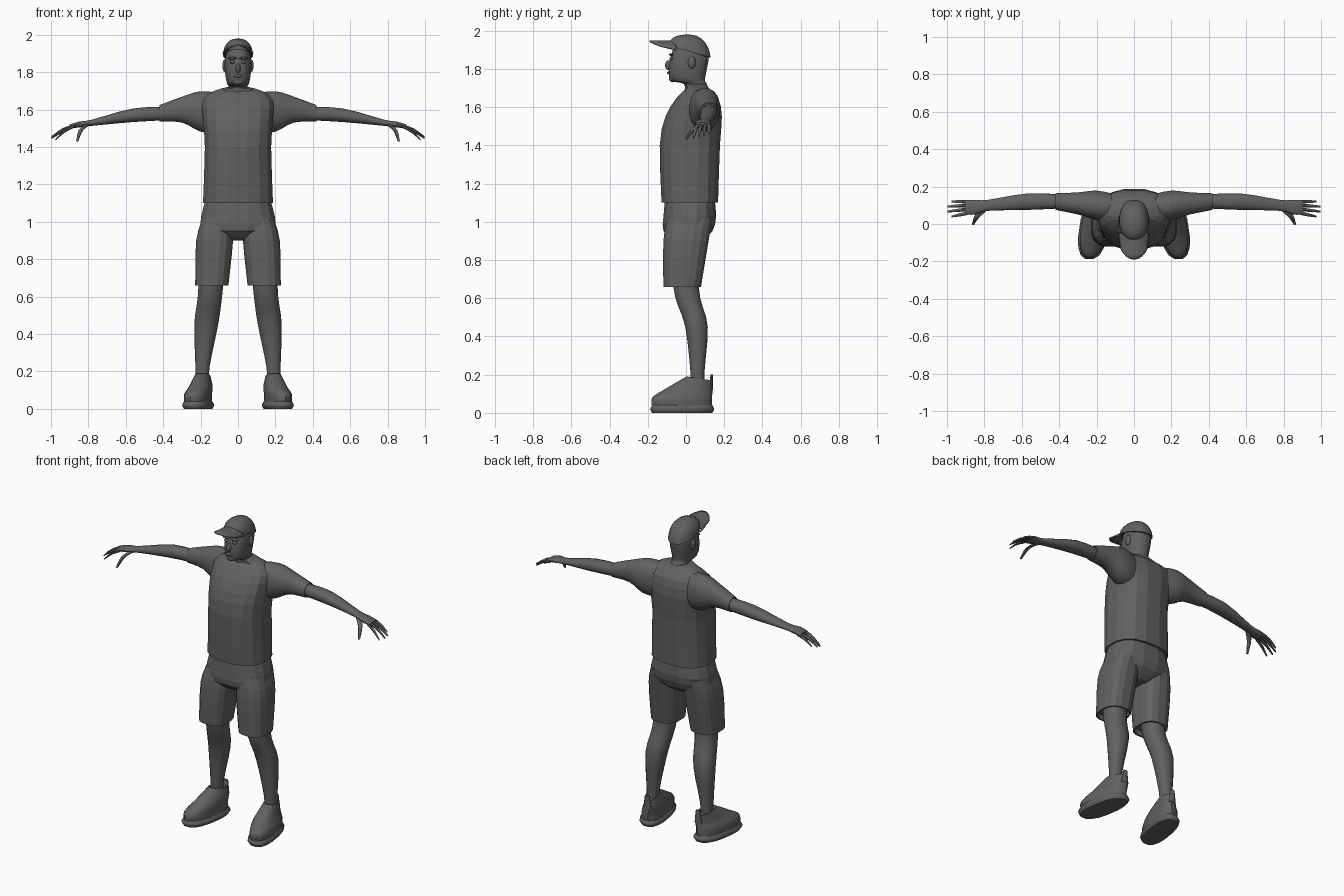
import bpy, bmesh, math
from mathutils import Matrix, Vector

cube = bpy.data.objects.get("Cube")
if cube:
    bpy.data.objects.remove(cube, do_unlink=True)

grey = bpy.data.materials.new("dark_grey")
grey.use_nodes = True
grey.diffuse_color = (.12, .12, .12, 1)
grey.node_tree.nodes["Principled BSDF"].inputs["Base Color"].default_value = grey.diffuse_color


def finish(name, bm, smooth=True):
    bmesh.ops.recalc_face_normals(bm, faces=bm.faces)
    mesh = bpy.data.meshes.new(name)
    bm.to_mesh(mesh)
    bm.free()
    mesh.materials.append(grey)
    ob = bpy.data.objects.new(name, mesh)
    bpy.context.collection.objects.link(ob)
    if smooth:
        bpy.ops.object.select_all(action="DESELECT")
        ob.select_set(True)
        bpy.context.view_layer.objects.active = ob
        bpy.ops.object.shade_smooth_by_angle(angle=math.radians(40))
    return ob


def ring(x=0, y=0, z=0, wide=.05, deep=None, tilt=0):
    """One cross-section: centre, half sizes, and how far its back edge is raised."""
    return Vector((x, y, z, wide, wide if deep is None else deep, tilt))


def refine(rings, steps):
    """Pass a smooth curve through the cross-sections."""
    padded = [rings[0], *rings, rings[-1]]
    result = []
    for a, b, c, d in zip(padded, padded[1:], padded[2:], padded[3:]):
        for i in range(steps):
            t = i / steps
            start, end = (c - a) / 2, (d - b) / 2
            blend = t * t * (3 - 2 * t)
            result.append(b.lerp(c, blend) + start * t * (1 - t) ** 2 - end * t * t * (1 - t))
    return result + [rings[-1]]


def hollow(rings):
    """Fold the first cross-section inward to make an open hem."""
    edge, recess = rings[0].copy(), rings[0].lerp(rings[1], .5)
    for inner in (edge, recess):
        inner[3] *= .9
        inner[4] *= .9
    return [recess, edge, *rings]


def loft(name, rings, along="z", side=1, sides=16, power=2.2, shear=0,
         steps=3, hem=False, smooth=True):
    """Skin the cross-sections; side -1 mirrors the part in x."""
    rings = refine(rings, steps)
    if hem:
        rings = hollow(rings)
    bm = bmesh.new()
    loops = []
    for x, y, z, wide, deep, tilt in rings:
        loop = []
        for i in range(sides):
            angle = math.tau * (i + .5) / sides
            c, s = math.cos(angle), math.sin(angle)
            u = wide * math.copysign(abs(c) ** (2 / power), c)
            v = math.copysign(abs(s) ** (2 / power), s)
            if along == "z":
                p = Vector((x + u, y + deep * v, z + tilt * v))
            else:
                p = Vector((x, y + u, z + deep * v))
            p.x = side * (p.x + shear * p.y)
            loop.append(bm.verts.new(p))
        loops.append(loop)
    for low, high in zip(loops, loops[1:]):
        for i in range(sides):
            bm.faces.new((low[i - 1], low[i], high[i], high[i - 1]))
    bm.faces.new(loops[0])
    bm.faces.new(loops[-1])
    return finish(name, bm, smooth)


def blob(name, centre, radii):
    bm = bmesh.new()
    bmesh.ops.create_uvsphere(bm, u_segments=12, v_segments=8, radius=1,
                              matrix=Matrix.LocRotScale(Vector(centre), None, Vector(radii)))
    return finish(name, bm)


# Shirt, from hem to collar
loft("shirt", [
    ring(z=1.1, y=.02, wide=.19, deep=.15),
    ring(z=1.4, y=.02, wide=.18, deep=.16),
    ring(z=1.55, y=.04, wide=.19, deep=.15),
    ring(z=1.65, y=.06, wide=.19, deep=.11),
    ring(z=1.7, y=.06, wide=.13, deep=.06),
    ring(z=1.72, y=.05, wide=.06)], hem=True, power=2.5, steps=2, smooth=False)

# Seat of the shorts
loft("shorts_seat", [
    ring(z=.9, y=.01, wide=.07),
    ring(z=.95, y=.01, wide=.19, deep=.13),
    ring(z=1.03, y=.02, wide=.2, deep=.14),
    ring(z=1.13, y=.02, wide=.17, deep=.13)], power=2.5, steps=2, smooth=False)

# Neck and head
loft("head", [
    ring(z=1.66, y=.05, wide=.06),
    ring(z=1.72, y=.05, wide=.05, deep=.06),
    ring(z=1.74, y=.01, wide=.06, deep=.09),
    ring(z=1.8, y=.01, wide=.07, deep=.1),
    ring(z=1.87, y=.02, wide=.07, deep=.1),
    ring(z=1.95, y=.02, wide=.05, deep=.07)], sides=20)
blob("nose", (0, -.09, 1.82), (.014, .02, .026))
blob("lips", (0, -.09, 1.78), (.026, .01, .008))
blob("chin", (0, -.07, 1.75), (.03, .02, .02))

# Cap crown as a dome whose rim dips toward the nape
dome = []
for step in range(7):
    angle = step / 6 * math.radians(86)
    rise, spread = math.sin(angle), math.cos(angle) ** .8
    dome.append(ring(z=1.89 + .09 * rise, y=.02 - .01 * rise, wide=.08 * spread,
                     deep=.11 * spread, tilt=-.03 * (1 - rise)))
loft("cap_crown", dome, hem=True, sides=20, steps=1)

# Curved cap bill, drooping at its sides
bm = bmesh.new()
bmesh.ops.create_grid(bm, x_segments=10, y_segments=5, size=1)
for v in bm.verts:
    across, reach = v.co.x, (v.co.y + 1) / 2
    droop = across * across
    v.co = (across * (.076 - .01 * reach),
            -.05 - .14 * reach * math.sqrt(1 - .6 * droop),
            1.94 - .045 * droop * (1 - reach / 2))
bill = finish("cap_bill", bm)
bill.modifiers.new("thickness", "SOLIDIFY").thickness = .01

for side, label in ((1, "left_"), (-1, "right_")):
    # Face details
    blob(label + "eye", (side * .03, -.077, 1.855), (.013, .01, .01))
    blob(label + "brow", (side * .03, -.077, 1.875), (.024, .012, .007))
    blob(label + "ear", (side * .07, .03, 1.835), (.014, .02, .034))

    # Sleeve from cuff to shoulder, then bare arm and palm
    loft(label + "sleeve", [
        ring(x=.42, y=.12, z=1.58, wide=.045),
        ring(x=.3, y=.11, z=1.6, wide=.06, deep=.07),
        ring(x=.2, y=.1, z=1.59, wide=.08, deep=.11),
        ring(x=.1, y=.08, z=1.58, wide=.08, deep=.11)], along="x", side=side, hem=True)
    loft(label + "arm", [
        ring(x=.36, y=.12, z=1.58, wide=.036),
        ring(x=.56, y=.12, z=1.57, wide=.045, deep=.037),
        ring(x=.78, y=.1, z=1.53, wide=.03, deep=.017),
        ring(x=.85, y=.09, z=1.52, wide=.04, deep=.016),
        ring(x=.9, y=.09, z=1.51, wide=.04, deep=.01)], along="x", side=side)

    # Four fingers fanned across the palm, and a thumb
    for i, finger in enumerate(("little", "ring", "middle", "index")):
        fan = i / 3
        base = ring(x=.88, y=.12 - .06 * fan, z=1.51, wide=.01)
        tip = ring(x=1 - .1 * (fan - .5) ** 2, y=.12 - .08 * fan, z=1.46 - .02 * fan, wide=.005)
        knuckle = base.lerp(tip, .5) + ring(z=.01, wide=.002)
        loft(label + finger + "_finger", [base, knuckle, tip], along="x", side=side, sides=8)
    loft(label + "thumb", [
        ring(x=.8, y=.08, z=1.52, wide=.016),
        ring(x=.84, y=.04, z=1.49, wide=.013),
        ring(x=.86, z=1.43, wide=.006)], side=side, sides=8)

    # Shorts leg, from hem to hip
    loft(label + "shorts_leg", [
        ring(x=.14, y=-.02, z=.66, wide=.09, deep=.1),
        ring(x=.125, z=.9, wide=.1, deep=.12),
        ring(x=.11, y=.02, z=1.02, wide=.08, deep=.12)],
        side=side, power=2.6, hem=True, smooth=False)

    # Bare leg, from ankle to thigh
    loft(label + "leg", [
        ring(x=.19, y=.06, z=.1, wide=.036),
        ring(x=.19, y=.06, z=.22, wide=.038),
        ring(x=.17, y=.055, z=.45, wide=.065, deep=.06),
        ring(x=.15, y=.01, z=.6, wide=.066),
        ring(x=.14, y=-.01, z=.75, wide=.07)], side=side)

    # Shoe with an open collar, a thick sole and a heel tab
    loft(label + "shoe", [
        ring(x=.2, y=.07, z=.18, wide=.04, deep=.07, tilt=-.01),
        ring(x=.2, y=.01, z=.12, wide=.06, deep=.13),
        ring(x=.21, y=-.02, z=.08, wide=.07, deep=.16),
        ring(x=.21, y=-.02, z=.03, wide=.07, deep=.16)],
        side=side, shear=-.15, hem=True)
    loft(label + "sole", [
        ring(x=.21, y=-.02, wide=.07, deep=.16),
        ring(x=.21, y=-.02, z=.02, wide=.08, deep=.17),
        ring(x=.21, y=-.02, z=.04, wide=.07, deep=.16)], side=side, shear=-.15, power=2.5)
    loft(label + "heel_tab", [
        ring(x=.2, y=.13, z=.12, wide=.026, deep=.012),
        ring(x=.2, y=.135, z=.2, wide=.014, deep=.007)], side=side, shear=-.15, sides=10)
